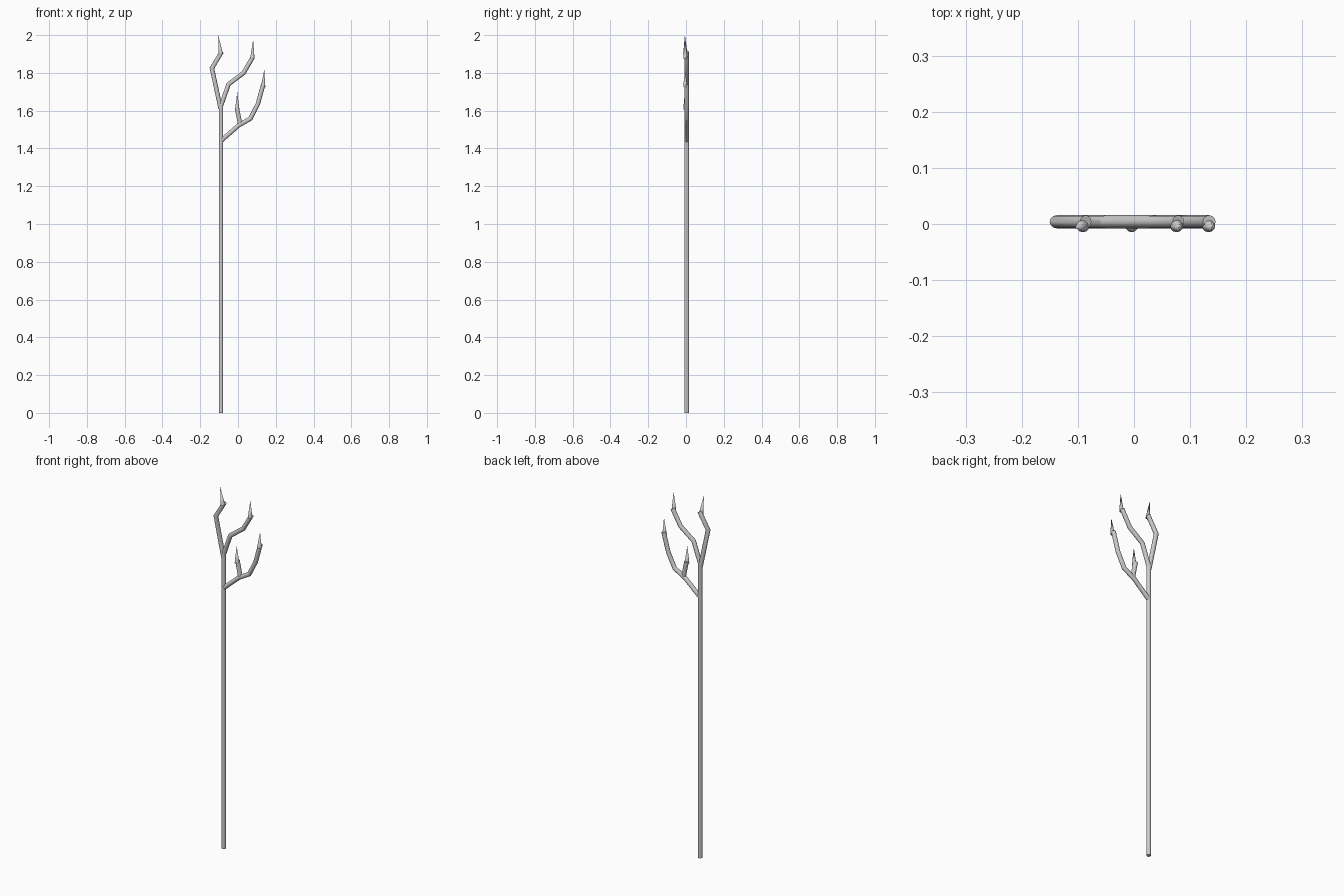
import bpy, bmesh, math
from mathutils import Vector

if "Cube" in bpy.data.objects:
    bpy.data.objects.remove(bpy.data.objects["Cube"])

R, N = 0.0117, 12
TUBE_Y, TIP_Y = 0.004, -0.003


def finish(bm, name):
    bmesh.ops.recalc_face_normals(bm, faces=bm.faces)
    me = bpy.data.meshes.new(name)
    bm.to_mesh(me)
    bm.free()
    ob = bpy.data.objects.new(name, me)
    bpy.context.collection.objects.link(ob)
    bpy.context.view_layer.objects.active = ob
    ob.select_set(True)
    bpy.ops.object.shade_smooth_by_angle(angle=math.radians(32))
    ob.select_set(False)


def ring(bm, centre, side, r_side, r_y):
    return [bm.verts.new(centre + side * (r_side * math.cos(a)) + Vector((0, r_y * math.sin(a), 0)))
            for a in (2 * math.pi * i / N for i in range(N))]


def tube(name, path, r=R):
    """Mitred round tube along an x-z path."""
    bm = bmesh.new()
    pts = [Vector((x, TUBE_Y, z)) for x, z in path]
    dirs = [(b - a).normalized() for a, b in zip(pts, pts[1:])]
    rings = []
    for i, p in enumerate(pts):
        d0, d1 = dirs[max(i - 1, 0)], dirs[min(i, len(dirs) - 1)]
        t = (d0 + d1).normalized()
        rings.append(ring(bm, p, Vector((t.z, 0, -t.x)), r / t.dot(d0), r))
    for a, b in zip(rings, rings[1:]):
        for i in range(N):
            j = (i + 1) % N
            bm.faces.new((a[i], a[j], b[j], b[i]))
    bm.faces.new(rings[0])
    bm.faces.new(rings[-1])
    finish(bm, name)


def tip(name, base, end):
    """Pointed cone set slightly in front of the branch end."""
    bm = bmesh.new()
    b = Vector((base[0], TIP_Y, base[1]))
    e = Vector((end[0], TIP_Y - 0.003, end[1]))
    d = (e - b).normalized()
    lower = ring(bm, b, Vector((d.z, 0, -d.x)), R, R)
    apex = bm.verts.new(e)
    for i in range(N):
        bm.faces.new((lower[i], lower[(i + 1) % N], apex))
    bm.faces.new(lower)
    finish(bm, name)


# Shaft
tube("shaft", [(-0.09, 0), (-0.09, 1.63)])

# Branches, each ending in a pointed tip: path, tip base, tip point
branches = {
    "upper_left": ([(-0.092, 1.61), (-0.138, 1.825), (-0.086, 1.912)],
                   (-0.091, 1.90), (-0.105, 2.0)),
    "upper_right": ([(-0.092, 1.62), (-0.05, 1.74), (0.03, 1.80), (0.079, 1.885)],
                    (0.076, 1.875), (0.08, 1.975)),
    "lower": ([(-0.088, 1.442), (0.003, 1.522), (0.066, 1.558), (0.105, 1.635), (0.134, 1.74)],
              (0.133, 1.725), (0.139, 1.815)),
    "small": ([(0.012, 1.525), (-0.006, 1.615)],
              (-0.004, 1.605), (-0.004, 1.70)),
}
for key, (path, base, end) in branches.items():
    tube(key + "_branch", path)
    tip(key + "_tip", base, end)
